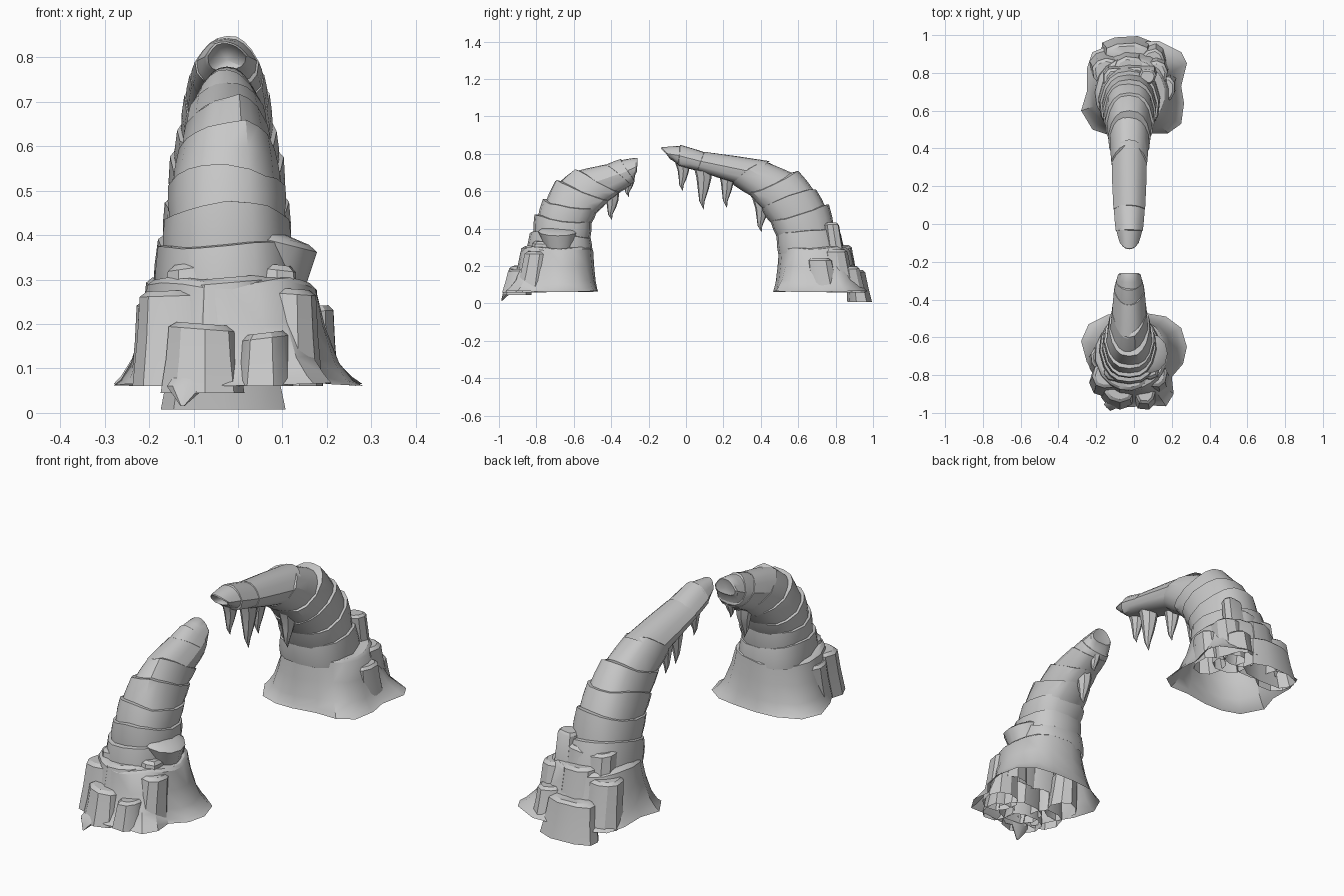
import bpy, bmesh, math, random
from mathutils import Vector

if "Cube" in bpy.data.objects:
    bpy.data.objects.remove(bpy.data.objects["Cube"])

random.seed(11)
stone = bpy.data.materials.new("light grey stone")
stone.diffuse_color = (0.58, 0.58, 0.58, 1)
stone.use_nodes = True
stone.node_tree.nodes["Principled BSDF"].inputs["Base Color"].default_value = stone.diffuse_color
CX = -0.025  # the arch leans slightly off centre


def loft(name, rings, close_bottom=False, cap=None):
    """Skin a list of equal-length rings; cap is the centre point of the top fan."""
    bm = bmesh.new()
    rows = [[bm.verts.new(p) for p in r] for r in rings]
    n = len(rows[0])
    for a, b in zip(rows, rows[1:]):
        for i in range(n):
            j = (i + 1) % n
            bm.faces.new((a[i], a[j], b[j], b[i]))
    if cap is not None:
        c = bm.verts.new(cap)
        for i in range(n):
            bm.faces.new((rows[-1][i], rows[-1][(i + 1) % n], c))
    if close_bottom:
        bm.faces.new(rows[0])
    bmesh.ops.recalc_face_normals(bm, faces=bm.faces)
    me = bpy.data.meshes.new(name)
    bm.to_mesh(me)
    bm.free()
    me.materials.append(stone)
    ob = bpy.data.objects.new(name, me)
    bpy.context.collection.objects.link(ob)
    bpy.context.view_layer.objects.active = ob
    ob.select_set(True)
    bpy.ops.object.shade_smooth_by_angle(angle=math.radians(32))
    ob.select_set(False)
    return ob


def power(v, e):
    return math.copysign(abs(v) ** e, v)


def section(st, shrink=0.0, jitter=0.0, roof=0.2, n=16):
    """Rounded cross-section between an outer and an inner point of the arch."""
    yo, zo, yi, zi, hw = st
    outer, inner = Vector((CX, yo, zo)), Vector((CX, yi, zi))
    mid, half = (outer + inner) / 2, (outer - inner) / 2
    phase = random.uniform(0, 6)
    pts = []
    for i in range(n):
        a = 2 * math.pi * i / n
        u, v = power(math.cos(a), 0.75), power(math.sin(a), 0.75)
        if u > 0:
            u *= 1 - shrink
            v *= 1 - roof * u
        p = mid + half * u + Vector((v * hw * (1 - shrink * 0.6), 0, 0))
        p.z += jitter * math.sin(2 * a + phase) + random.uniform(-.3, .3) * jitter
        pts.append(p)
    return pts


def centre(ring):
    return sum(ring, Vector()) / len(ring)


def inset(ring, k, lift=Vector((0, 0, 0))):
    c = centre(ring)
    return [c + (p - c) * k + lift for p in ring]


# ---- stepped rock tiers: each starts narrow and ends in a ledge
def tiers(name, stations, hollow):
    last = len(stations) - 2
    for i in range(last + 1):
        a, b = stations[i], stations[i + 1]
        step = 0.13 if i < 5 else 0.04
        jit = 0.01 if i < 5 else 0.003
        roof = 0.2 if i < 4 else 0.4
        low = section(a, 0.0 if i == 0 else step, 0, roof)
        top = section(b, 0.0, jit, roof)
        axis = centre(top) - centre(low)
        low = [p - axis * 0.12 for p in low]
        mid = [p.lerp(q, 0.5) for p, q in zip(low, top)]
        mid = inset(mid, 1.02)
        along = axis.normalized()
        if i == last:
            rim = inset(top, 0.86, along * 0.008)
            loft(f"{name}_tier_{i + 1}", [low, mid, top, rim], False,
                 centre(rim) - along * hollow)
        else:
            rim = inset(top, 0.74, along * 0.008)
            loft(f"{name}_tier_{i + 1}", [low, mid, top, rim])


front = [(-.85, .28, -.50, .28, .16), (-.835, .38, -.51, .36, .155),
         (-.81, .465, -.505, .43, .14), (-.765, .55, -.475, .49, .132),
         (-.70, .65, -.41, .55, .108), (-.60, .71, -.35, .595, .092),
         (-.43, .745, -.29, .635, .082), (-.35, .77, -.275, .65, .072),
         (-.265, .777, -.27, .69, .06)]
back = [(.85, .28, .49, .28, .165), (.81, .41, .485, .36, .155),
        (.765, .52, .45, .44, .14), (.695, .62, .40, .51, .128),
        (.60, .70, .33, .585, .112), (.42, .77, .25, .645, .096),
        (.10, .81, .06, .71, .084), (-.03, .847, -.04, .735, .072),
        (-.13, .835, -.07, .765, .05)]
tiers("front_arch", front, 0.01)
tiers("back_arch", back, 0.05)


# ---- flared pedestals with a broad shelf, open underneath
def pedestal(name, outline, side):
    c = Vector((-0.015, 0.69, 0))
    rings = []
    for z, k in ((.064, 0), (.08, .2), (.12, .5), (.2, .8), (.285, 1)):
        ring = []
        for i, (x, y) in enumerate(outline):
            d = Vector((x, y, 0)) - c
            a = math.atan2(d.y, d.x)
            t = c + Vector((math.cos(a) * .192, math.sin(a) * .195, 0))
            p = (c + d).lerp(t, k)
            wave = .008 * math.sin(i * 1.1) * (1 if k else .4)
            ring.append(Vector((p.x, p.y * side, z + wave)))
        rings.append(ring)
    rings.append(inset(rings[-1], 0.93, Vector((0, 0, .012))))
    rings.append(inset(rings[-1], 0.78, Vector((0, 0, .006))))
    loft(name, rings)


pedestal("front_pedestal",
         [(-.04, .47), (.08, .475), (.17, .49), (.25, .55), (.28, .65), (.26, .74),
          (.20, .81), (.21, .90), (.17, .965), (.08, .96), (-.02, .97), (-.10, .95),
          (-.16, .90), (-.20, .82), (-.25, .73), (-.28, .62), (-.24, .53), (-.14, .48)], -1)
pedestal("back_pedestal",
         [(-.04, .465), (.08, .48), (.18, .48), (.25, .53), (.265, .64), (.25, .73),
          (.28, .85), (.25, .91), (.13, .97), (.0, .96), (-.12, .95), (-.22, .91),
          (-.25, .82), (-.25, .70), (-.28, .60), (-.22, .50), (-.13, .47)], 1)


# ---- broken boulder columns piled on the outer sides
def boulder(name, x, y, z0, z1, rx, ry, n=9):
    side = 1 if y > 0 else -1
    turn = random.uniform(0, 1)
    wob = [random.uniform(.9, 1.08) for _ in range(n)]
    tilt = random.uniform(-.15, .15)

    def ring(z, k, slope=0):
        lean = -side * 0.15 * (z - z0)
        pts = []
        for i in range(n):
            a = turn + 2 * math.pi * i / n
            px = power(math.cos(a), .85) * rx * k * wob[i]
            py = power(math.sin(a), .85) * ry * k * wob[i]
            pts.append(Vector((x + px, y + lean + py, z + slope * px)))
        return pts
    h = z1 - z0
    rings = [ring(z0, 1.14), ring(z0 + h * .5, 1.0), ring(z1 - .012, .93, tilt),
             ring(z1, .72, tilt)]
    loft(name, rings, False, centre(rings[-1]))


front_blocks = [(-.075, -.90, .045, .20, .088, .07), (.06, -.905, .06, .18, .062, .065),
                (-.15, -.83, .06, .275, .072, .075), (.11, -.825, .06, .28, .07, .075),
                (-.02, -.85, .06, .305, .09, .075), (-.09, -.80, .15, .34, .075, .06),
                (0, -.81, .15, .355, .08, .06), (.075, -.79, .15, .335, .065, .06),
                (-.175, -.73, .07, .25, .06, .07)]
back_blocks = [(-.04, .925, .008, .18, .13, .06), (.10, .89, .06, .20, .065, .06),
               (-.15, .84, .06, .27, .075, .075), (.115, .83, .06, .29, .07, .075),
               (-.02, .86, .06, .31, .09, .065), (-.09, .80, .15, .37, .075, .06),
               (.07, .82, .15, .43, .05, .045), (.0, .81, .15, .38, .075, .06),
               (.165, .74, .07, .24, .055, .07)]
for label, blocks in (("front", front_blocks), ("back", back_blocks)):
    for i, b in enumerate(blocks):
        boulder(f"{label}_boulder_{i + 1}", *b)


# ---- bowl-shaped outcrop jutting from the front column
def oval(x, y, z, rx, ry, n=12, slope=.25):
    return [Vector((x + rx * math.cos(2 * math.pi * i / n),
                    y + ry * math.sin(2 * math.pi * i / n),
                    z - slope * rx * math.cos(2 * math.pi * i / n))) for i in range(n)]


loft("outcrop", [oval(.08, -.68, .29, .068, .075), oval(.085, -.685, .385, .093, .105),
                 oval(.08, -.685, .398, .08, .09), oval(.06, -.685, .412, .05, .06)],
     True, Vector((.05, -.685, .42)))

# ---- pointed root under the outer edge of the front base
loft("front_root", [oval(-.125, -.985, .015, .004, .004, 8, 0),
                    oval(-.115, -.955, .06, .045, .022, 8, 0),
                    oval(-.10, -.93, .09, .04, .02, 8, 0)])


# ---- hanging stone spikes
spikes = [(-.03, -.02, .755, .60, .034), (-.01, .09, .745, .50, .046),
          (-.045, .215, .71, .51, .04), (-.02, .40, .56, .38, .04),
          (-.03, -.40, .60, .445, .038), (-.02, -.31, .68, .57, .03)]
for i, (x, y, z1, z0, r) in enumerate(spikes):
    rings = []
    for t, k in ((0, 1.15), (.3, .9), (.55, .65), (.8, .33)):
        rings.append([Vector((x + r * k * math.cos(a) * .9,
                              y + r * k * math.sin(a) + .006 * math.sin(t * 5),
                              z1 + (z0 - z1) * t))
                      for a in (j * math.pi / 3.5 for j in range(7))])
    loft(f"hanging_spike_{i + 1}", rings, False, Vector((x, y + .004, z0)))
